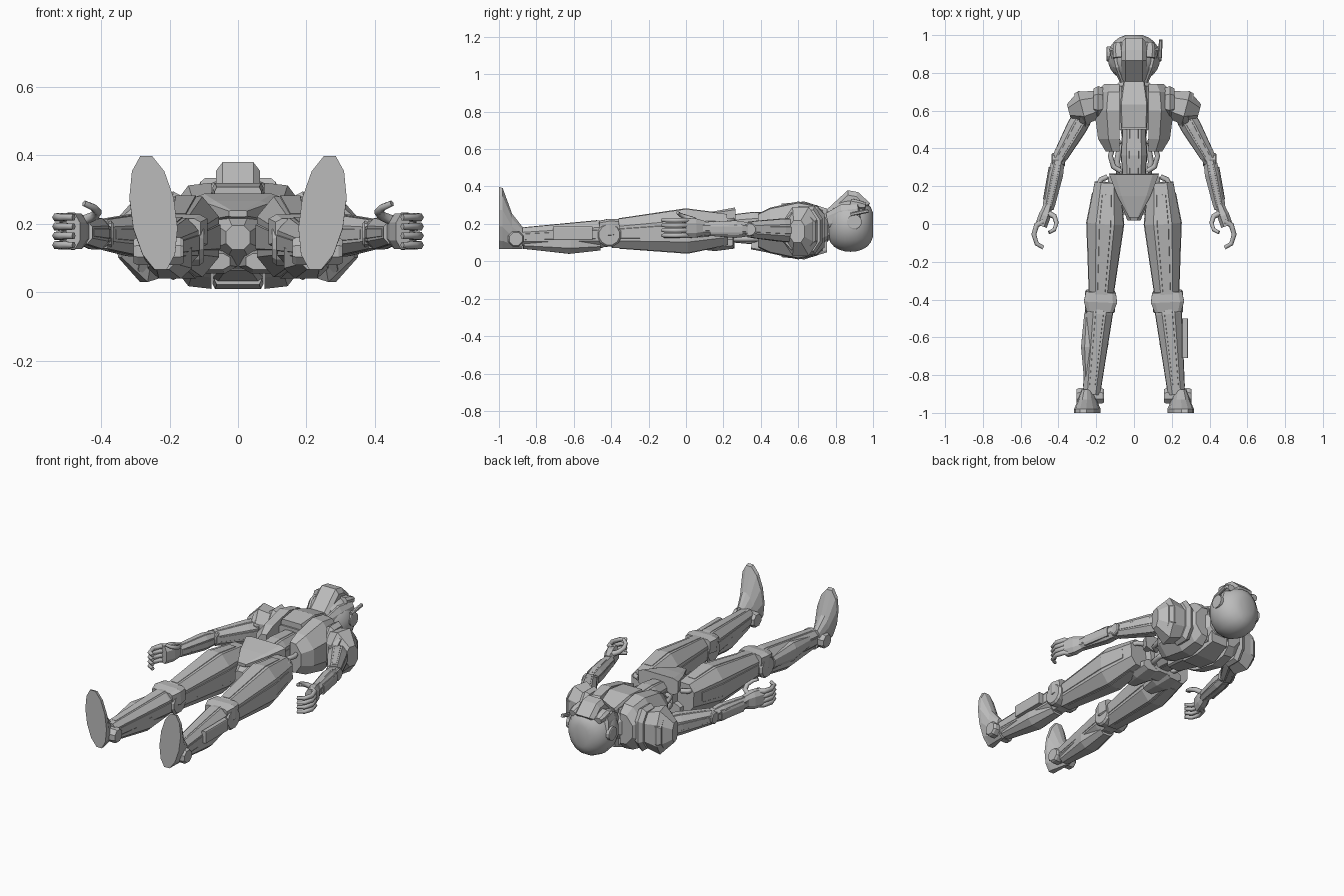
import bpy, bmesh, math
from mathutils import Vector

cube = bpy.data.objects.get("Cube")
if cube:
    bpy.data.objects.remove(cube, do_unlink=True)

grey = bpy.data.materials.new("plain grey")
grey.use_nodes = True
grey.diffuse_color = (.5, .5, .5, 1)
grey.node_tree.nodes["Principled BSDF"].inputs["Base Color"].default_value = grey.diffuse_color


def finish(name, data, mirror):
    ob = bpy.data.objects.new(name, data)
    bpy.context.collection.objects.link(ob)
    data.materials.append(grey)
    if mirror:
        ob.modifiers.new("Mirror", 'MIRROR').use_mirror_merge = False


def skin(name, rings, mirror=True, smooth=False):
    """Join equal rings of points into a closed solid."""
    bm = bmesh.new()
    loops = [[bm.verts.new(point) for point in ring] for ring in rings]
    for near, far in zip(loops, loops[1:]):
        for i in range(len(near)):
            bm.faces.new((near[i - 1], near[i], far[i], far[i - 1])).smooth = smooth
    for cap in (loops[0], loops[-1]):
        bm.faces.new(cap).smooth = smooth
    bmesh.ops.recalc_face_normals(bm, faces=bm.faces)
    mesh = bpy.data.meshes.new(name)
    bm.to_mesh(mesh)
    bm.free()
    finish(name, mesh, mirror)


def circle(sides):
    """Unit polygon resting on a flat side."""
    angles = [math.tau * (i + .5) / sides for i in range(sides)]
    return [(math.cos(a), math.sin(a)) for a in angles]


def bar(name, start, end, width, depth, root=1, tip=1, swell=.5, chamfer=.5, span=(0, 1), mirror=True):
    """Chamfered bar, sized at the swell and scaled towards both ends."""
    start, end = Vector(start), Vector(end)
    side = Vector((0, 0, 1)).cross(end - start).normalized()
    up = (end - start).cross(side).normalized()
    c = chamfer
    section = [(1, -c), (1, c), (c, 1), (-c, 1), (-1, c), (-1, -c), (-c, -1), (c, -1)]
    rings = []
    for t in (span[0], swell, span[1]):
        size = root + (1 - root) * t / swell if t < swell else 1 + (tip - 1) * (t - swell) / (1 - swell)
        middle = start.lerp(end, t)
        rings.append([middle + size * (side * width * u + up * depth * v) for u, v in section])
    skin(name, rings, mirror)


def armoured(name, start, end, width, depth, **shape):
    """Bar with raised panels on its faces."""
    bar(name, start, end, width, depth, **shape)
    bar(name + "_front_panel", start, end, width * .6, depth * 1.03, span=(.1, .93), **shape)
    bar(name + "_side_panel", start, end, width * 1.04, depth * .6, span=(.1, .93), **shape)


def drum(name, centre, half, radius, sides=12):
    """Joint drum with its axis along x and bevelled rims."""
    x, y, z = centre
    rim = half * .85
    skin(name, [[(x + dx, y + r * u, z + r * v) for u, v in circle(sides)]
                for dx, r in ((-half, radius * .85), (-rim, radius), (rim, radius), (half, radius * .85))])


def curl(name, centre, reach, length, thickness, rise=0, tip=1):
    """Rod bent in a half loop from the far end to the near end."""
    x, y, z = centre
    curve = bpy.data.curves.new(name, 'CURVE')
    curve.dimensions = '3D'
    curve.bevel_depth, curve.bevel_resolution, curve.use_fill_caps = thickness, 1, True
    spline = curve.splines.new('POLY')
    steps = 4
    spline.points.add(steps)
    for i, point in enumerate(spline.points):
        t = i / steps
        point.co = (x + reach * math.sin(math.pi * t), y + length * math.cos(math.pi * t), z + rise * t, 1)
        point.radius = 1 + (tip - 1) * t
    finish(name, curve, True)


# Joints of the left side; the right side is mirrored
hip, knee, ankle = (.14, .22, .17), (.175, -.4, .147), (.225, -.9, .13)
shoulder, elbow, wrist = (.265, .58, .165), (.4, .34, .17), (.455, .08, .175)

# Skull: smooth helmet, squarer in profile than from above
skull = []
for step in range(1, 12):
    angle = math.pi * step / 12
    width, height = .142 * math.sin(angle) ** .85, .147 * math.sin(angle) ** .6
    skull.append([(width * u, .88 - .124 * math.cos(angle), .195 + height * v) for u, v in circle(16)])
skin("skull", skull, mirror=False, smooth=True)

# Face mask: side profile with narrower outer faces
profile = [(.745, .27), (.865, .38), (.92, .37), (.985, .31), (.9, .2), (.76, .2)]
skin("face_mask", [[(x, .87 + (y - .87) * f, .25 + (z - .25) * f) for y, z in profile]
                   for x, f in ((-.065, .8), (-.045, 1), (.045, 1), (.065, .8))], mirror=False)

# Cheeks, brows, ears, spike and neck
bar("cheek", (.06, .76, .22), (.11, .93, .26), .03, .065, root=.6, tip=.7)
bar("brow", (.08, .88, .31), (.085, .96, .295), .03, .025, tip=.7)
drum("ear", (.13, .9, .21), .016, .04)
bar("ear_spike", (.137, .88, .25), (.142, .975, .27), .01, .01, mirror=False)
bar("neck", (0, .7, .17), (0, .8, .17), .05, .06, mirror=False)
bar("neck_collar", (0, .7, .17), (0, .76, .17), .1, .09, tip=.7, mirror=False)

# Chest: left and right shells around a raised middle
shell = []
for y, w, d in ((.385, .15, .09), (.45, .19, .122), (.6, .21, .155), (.7, .195, .135), (.74, .16, .09)):
    half = [(.078, d), (.04 + w / 2, d * .95), (w, d * .4)]
    shell.append([(x, y, .165 + z) for x, z in half] + [(x, y, .165 - z) for x, z in reversed(half)])
skin("chest_shell", shell)
bar("chest_middle", (0, .51, .165), (0, .755, .165), .075, .155, root=.92, tip=.75, chamfer=.9, mirror=False)
bar("chest_core", (0, .5, .165), (0, .73, .165), .13, .11, mirror=False)
bar("back_plate", (0, .35, .1), (0, .7, .08), .075, .06, root=.6, tip=.7, chamfer=.8, mirror=False)

# Waist: abdomen and struts
armoured("abdomen", (0, .2, .175), (0, .53, .18), .068, .085, root=.8, tip=.85, chamfer=.6, mirror=False)
curl("waist_strut", (.07, .36, .19), .055, .08, .014)
curl("back_strut", (.05, .33, .12), .04, .09, .016)

# Pelvis
bar("pelvis_core", (0, .02, .16), (0, .255, .17), .1, .1, root=.35, tip=.9, swell=.7, mirror=False)
bar("pelvis_front", (0, .265, .24), (0, .035, .23), .088, .032, root=1.5, tip=.3, chamfer=.75, mirror=False)
bar("pelvis_back", (.065, .05, .09), (.08, .255, .1), .07, .04, root=.6, tip=.8)
curl("hip_loop", (.14, .2, .22), .05, .05, .014)
drum("hip_joint", (.12, .16, .16), .05, .06)

# Legs
armoured("thigh", hip, knee, .097, .118, root=.7, swell=.35, tip=.63)
drum("knee_drum", (.18, -.41, .142), .08, .066)
bar("knee_guard", (.18, -.465, .175), (.175, -.36, .18), .088, .05, root=.8, tip=.9, chamfer=.75)
armoured("shin", knee, ankle, .068, .073, root=.9, swell=.15, tip=.65)
bar("calf", (.185, -.46, .1), (.22, -.87, .1), .065, .06, root=.7, swell=.4, tip=.55)
bar("shin_pack", (.27, -.5, .15), (.27, -.71, .15), .015, .035, chamfer=.85, mirror=False)
bar("outer_shin_shell", (-.24, -.47, .145), (-.245, -.83, .14), .038, .055, root=.6, tip=.5, mirror=False)
drum("ankle_drum", (.232, -.91, .12), .073, .044, sides=8)

# Feet: upright soles tapering back to the ankle
foot = []
for y, across, tall in ((-1, 1, 1), (-.98, 1, .98), (-.93, .7, .57), (-.875, .42, .36)):
    foot.append([(.247 + across * (.067 * u + .022 * v), y, .065 + tall * (.167 + .172 * v))
                 for u, v in circle(12)])
skin("foot", foot)

# Shoulders
bar("shoulder", (.19, .635, .16), (.345, .595, .16), .09, .13, root=.8, tip=.45, swell=.55)
bar("shoulder_cap", (.25, .615, .16), (.3, .605, .16), .096, .108, root=.9, tip=.9)
bar("shoulder_strap", (.165, .645, .165), (.215, .645, .165), .085, .13, root=.9, tip=.85)

# Arms
armoured("upper_arm", shoulder, elbow, .052, .06, swell=.3, tip=.7)
drum("elbow_drum", elbow, .036, .038, sides=10)
armoured("forearm", elbow, wrist, .04, .045, root=.8, swell=.3, tip=.75)
bar("forearm_guard", (.442, .3, .17), (.472, .13, .17), .01, .03)

# Hands
bar("palm", (.453, .1, .178), (.492, -.01, .178), .032, .052, root=.7)
for finger in range(4):
    curl(f"finger_{finger + 1}", (.48, -.055, .138 + finger * .027), .05, .07, .016, tip=.65)
curl("thumb", (.45, .005, .21), -.04, .05, .016, rise=.05, tip=.6)
